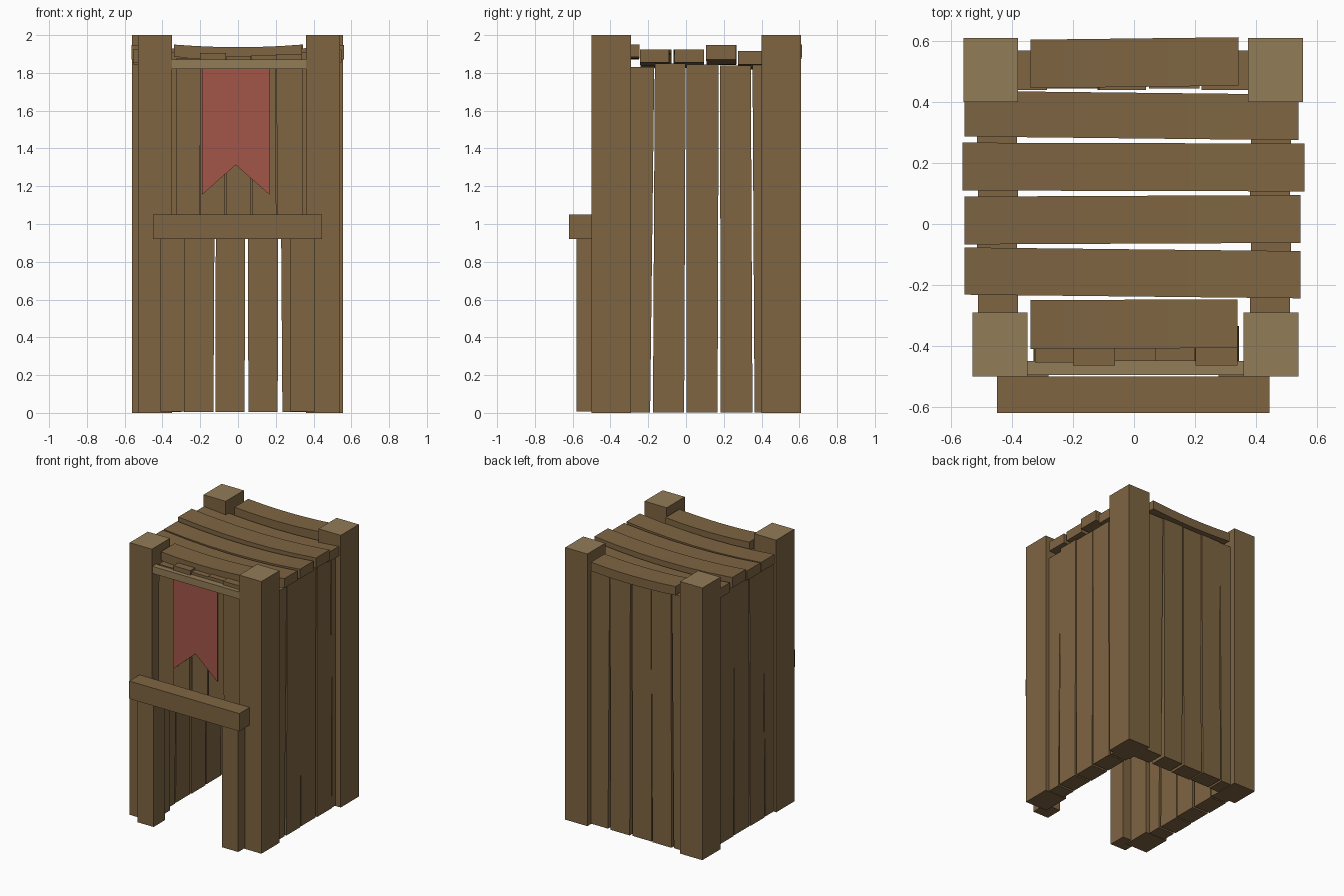
import bpy, bmesh
from mathutils import Vector

if "Cube" in bpy.data.objects:
    bpy.data.objects.remove(bpy.data.objects["Cube"])


def mat(name, col):
    m = bpy.data.materials.new(name)
    m.diffuse_color = (*col, 1)
    m.use_nodes = True
    m.node_tree.nodes["Principled BSDF"].inputs["Base Color"].default_value = m.diffuse_color
    return m


wood = mat("wood", (0.21, 0.13, 0.055))
pale = mat("pale_wood", (0.29, 0.2, 0.095))
red = mat("red_cloth", (0.36, 0.09, 0.065))


def finish(name, bm, mats):
    bmesh.ops.recalc_face_normals(bm, faces=bm.faces)
    me = bpy.data.meshes.new(name)
    bm.to_mesh(me)
    bm.free()
    for m in mats:
        me.materials.append(m)
    ob = bpy.data.objects.new(name, me)
    bpy.context.collection.objects.link(ob)
    return ob


def box(name, x, y, z, material=wood, warp=None, cuts=0, top=None):
    """Box from (min, max) ranges; warp moves each vertex, cuts split it along x."""
    bm = bmesh.new()
    bmesh.ops.create_cube(bm, size=1)
    for v in bm.verts:
        v.co = Vector([r[0] + (c + 0.5) * (r[1] - r[0]) for c, r in zip(v.co, (x, y, z))])
    if cuts:
        along = [e for e in bm.edges if abs(e.verts[0].co.x - e.verts[1].co.x) > 1e-4]
        bmesh.ops.subdivide_edges(bm, edges=along, cuts=cuts)
    if warp:
        for v in bm.verts:
            warp(v.co)
    if top:
        bm.normal_update()
        for f in bm.faces:
            if f.normal.z > 0.9:
                f.material_index = 1
    return finish(name, bm, [material, top] if top else [material])


def wall_plank(name, axis, bottom, top, thick, z):
    """Upright board whose edges run from the bottom range to the top range."""
    def warp(co):
        t = 0 if co.z < z[0] + 0.01 else 1
        side = 0 if co[axis] < sum(bottom) / 2 else 1
        co[axis] = (bottom, top)[t][side]
    x, y = (bottom, thick) if axis == 0 else (thick, bottom)
    return box(name, x, y, z, warp=warp)


# corner posts with pale cut ends
for name, x, y in [("front_left_post", (-0.53, -0.35), (-0.5, -0.29)),
                   ("front_right_post", (0.36, 0.54), (-0.5, -0.29)),
                   ("back_left_post", (-0.56, -0.38), (0.4, 0.61)),
                   ("back_right_post", (0.375, 0.555), (0.4, 0.61))]:
    box(name, x, y, (0, 2), top=pale)

# side walls
side_boards = [((-0.31, -0.19), (-0.31, -0.168), 1.83),
               ((-0.175, -0.01), (-0.165, -0.002), 1.85),
               ((0.002, 0.167), (0.003, 0.173), 1.845),
               ((0.183, 0.352), (0.18, 0.343), 1.84),
               ((0.363, 0.46), (0.352, 0.45), 1.85)]
for i, (b, t, h) in enumerate(side_boards):
    off = 0.004 * (i % 2)
    for s, label in ((1, "right"), (-1, "left")):
        thick = sorted((s * (0.38 + off), s * (0.512 + off)))
        wall_plank(f"{label}_wall_plank_{i + 1}", 1, b, t, thick, (0.003, h))

# back wall
back_boards = [((-0.40, -0.30), (-0.40, -0.285)), ((-0.285, -0.13), (-0.28, -0.12)),
               ((-0.12, 0.035), (-0.115, 0.04)), ((0.055, 0.21), (0.05, 0.215)),
               ((0.235, 0.385), (0.222, 0.385))]
for i, (b, t) in enumerate(back_boards):
    off = 0.005 * (i % 2)
    wall_plank(f"back_wall_plank_{i + 1}", 0, b, t, (0.44 + off, 0.57 + off), (0.004, 1.87))

# front wall above the doorway
front_boards = [((-0.33, -0.205), (-0.325, -0.2), -0.455, 1.88),
                ((-0.2, -0.07), (-0.2, -0.063), -0.464, 1.905),
                ((-0.06, 0.066), (-0.062, 0.07), -0.45, 1.89),
                ((0.076, 0.203), (0.071, 0.2), -0.45, 1.895),
                ((0.21, 0.345), (0.202, 0.34), -0.464, 1.9)]
for i, (b, t, y, h) in enumerate(front_boards):
    wall_plank(f"front_wall_plank_{i + 1}", 0, b, t, (y, y + 0.13), (0.95, h))

# doorway frame
box("door_lintel", (-0.45, 0.445), (-0.62, -0.5), (0.92, 1.05))
box("left_door_jamb", (-0.41, -0.28), (-0.58, -0.45), (0.008, 0.93))
box("right_door_jamb", (0.278, 0.408), (-0.58, -0.45), (0.008, 0.93))

# banner rail and swallow-tailed banner
box("banner_rail", (-0.36, 0.37), (-0.495, -0.45), (1.82, 1.872), pale)
bm = bmesh.new()
outline = [(-0.19, 1.83), (-0.19, 1.155), (-0.012, 1.313), (0.167, 1.155), (0.167, 1.83)]
bm.faces.new([bm.verts.new((x, -0.478, z)) for x, z in outline])
ext = bmesh.ops.extrude_face_region(bm, geom=bm.faces[:])
for v in ext["geom"]:
    if isinstance(v, bmesh.types.BMVert):
        v.co.y += 0.008
finish("banner", bm, [red])

# sagging roof boards: x range, y range, z range, skew of right end
roof = [((-0.34, 0.34), (-0.41, -0.25), (1.885, 1.95), 0.003),
        ((-0.557, 0.547), (-0.232, -0.077), (1.855, 1.925), -0.012),
        ((-0.557, 0.547), (-0.067, 0.09), (1.855, 1.925), 0.005),
        ((-0.563, 0.56), (0.11, 0.267), (1.87, 1.947), -0.003),
        ((-0.557, 0.54), (0.287, 0.437), (1.845, 1.915), -0.012),
        ((-0.34, 0.343), (0.446, 0.605), (1.885, 1.95), 0.008)]
for i, (x, y, z, skew) in enumerate(roof):
    def warp(co):
        u = (co.x - x[0]) / (x[1] - x[0])
        co.z -= 0.028 * 4 * u * (1 - u) * (1 if len(roof) - 1 > i > 0 else 0.5)
        co.y += skew * u
    box(f"roof_plank_{i + 1}", x, y, z, warp=warp, cuts=5)
